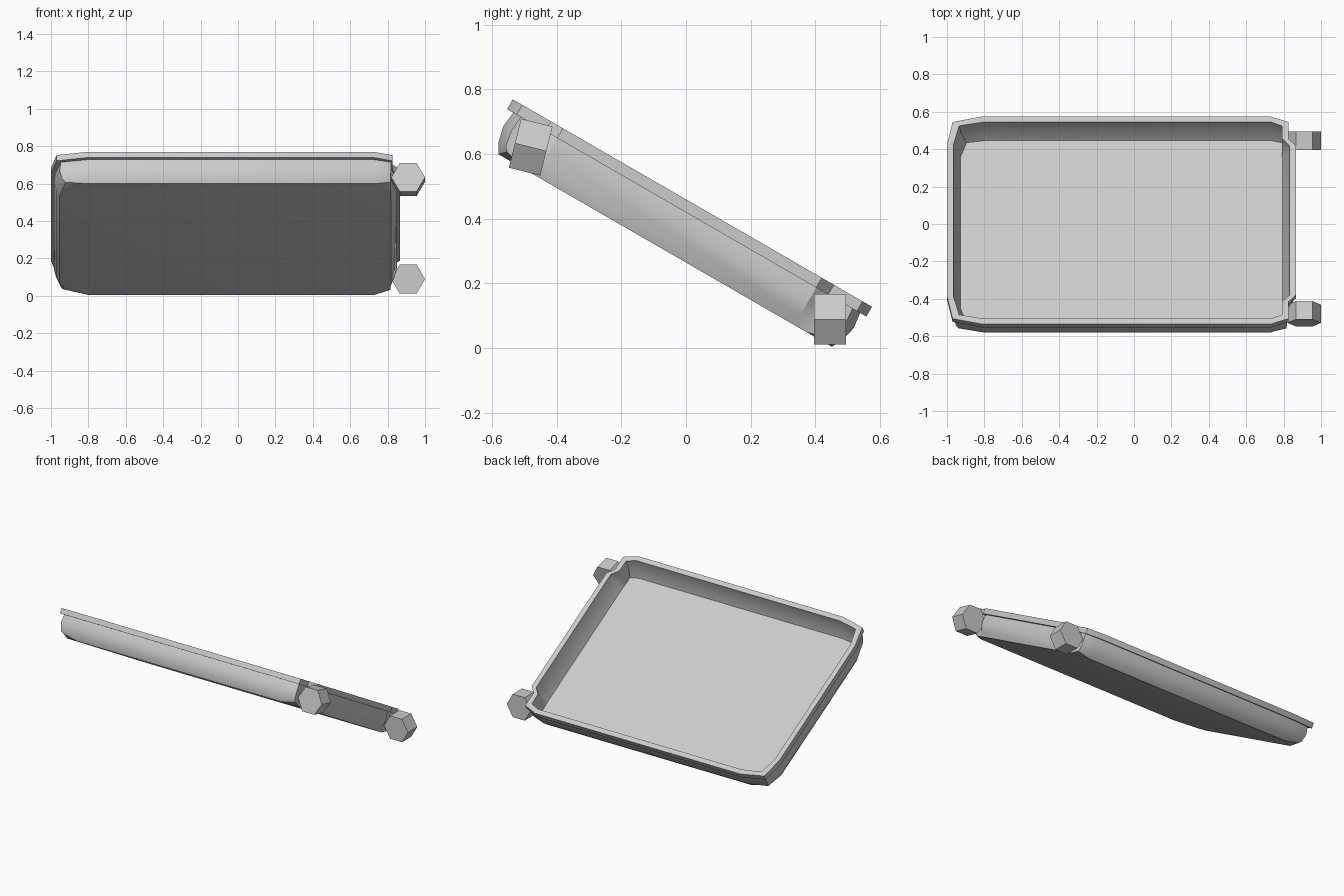
import bpy, bmesh, math

cube = bpy.data.objects.get("Cube")
if cube:
    bpy.data.objects.remove(cube, do_unlink=True)

grey = bpy.data.materials.new("light grey")
grey.use_nodes = True
colour = (0.6, 0.6, 0.6, 1)
grey.diffuse_color = colour
grey.node_tree.nodes["Principled BSDF"].inputs["Base Color"].default_value = colour


def finish(bm, name, location=(0, 0, 0), tilt=0):
    bmesh.ops.recalc_face_normals(bm, faces=bm.faces)
    mesh = bpy.data.meshes.new(name)
    bm.to_mesh(mesh)
    bm.free()
    mesh.materials.append(grey)
    obj = bpy.data.objects.new(name, mesh)
    bpy.context.collection.objects.link(obj)
    obj.location = location
    obj.rotation_euler.x = math.radians(tilt)
    return obj


# Half outline of the rim: position, inset direction, and corner flag
OUTLINE = [
    (-1.0, 0.467, 1, 0, 0),
    (-0.97, 0.607, 1.05, -0.7, 1),
    (-0.81, 0.641, 0.2, -1, 0),
    (0.73, 0.641, 0, -1, 0),
    (0.825, 0.607, -1, -0.7, 1),
    (0.825, 0.505, -1, 0, 0),
    (0.865, 0.462, -1, 0, 0),
]
MIDDLE = -0.207  # centre of the tray along its slope


def ring(bm, height, inset, notch_inset, corner_lift=0):
    half = []
    for x, y, dx, dy, corner in OUTLINE:
        side = notch_inset if x == 0.825 else inset
        half.append((x + dx * side, y + dy * inset, height + corner * corner_lift))
    points = half + [(x, -y, z) for x, y, z in reversed(half)]
    return [bm.verts.new((x, y + MIDDLE, z)) for x, y, z in points]


def cap(bm, loop):
    # Flat centre with a small triangle at each clipped corner
    n = len(loop)
    corners = [1, 4, n - 5, n - 2]
    bm.faces.new([v for i, v in enumerate(loop) if i not in corners])
    for i in corners:
        bm.faces.new([loop[i - 1], loop[i], loop[(i + 1) % n]])


# Tray shell: underside, bulged wall, rim lip, inner wall, floor
bm = bmesh.new()
rings = [
    ring(bm, 0.229, 0.046, 0.01, 0.02),
    ring(bm, 0.262, 0.028, 0.009),
    ring(bm, 0.312, 0.016, 0.008),
    ring(bm, 0.363, 0.022, 0.008),
    ring(bm, 0.363, 0, 0),
    ring(bm, 0.398, 0, 0),
    ring(bm, 0.398, 0.034, 0.034),
    ring(bm, 0.33, 0.042, 0.034),
    ring(bm, 0.265, 0.072, 0.035),
]
for low, high in zip(rings, rings[1:]):
    for i in range(len(low)):
        j = (i + 1) % len(low)
        bm.faces.new([low[i], low[j], high[j], high[i]])
cap(bm, rings[0])
cap(bm, rings[-1])
tray = finish(bm, "tray", tilt=-30)
bpy.context.view_layer.objects.active = tray
tray.select_set(True)
bpy.ops.object.shade_smooth_by_angle(angle=math.radians(30))


# Hexagonal hinge knobs on the left side
def knob(name, location, tilt):
    bm = bmesh.new()
    ends = []
    for y in (-0.05, 0.05):
        turns = [math.radians(60 * k) for k in range(6)]
        ends.append([bm.verts.new((0.09 * math.cos(a), y, 0.09 * math.sin(a))) for a in turns])
    for end in ends:
        bm.faces.new(end)
    for i in range(6):
        j = (i + 1) % 6
        bm.faces.new([ends[0][i], ends[0][j], ends[1][j], ends[1][i]])
    finish(bm, name, location, tilt)


knob("back_hinge_knob", (0.91, 0.445, 0.089), 0)
knob("front_hinge_knob", (0.91, -0.48, 0.621), -14)
